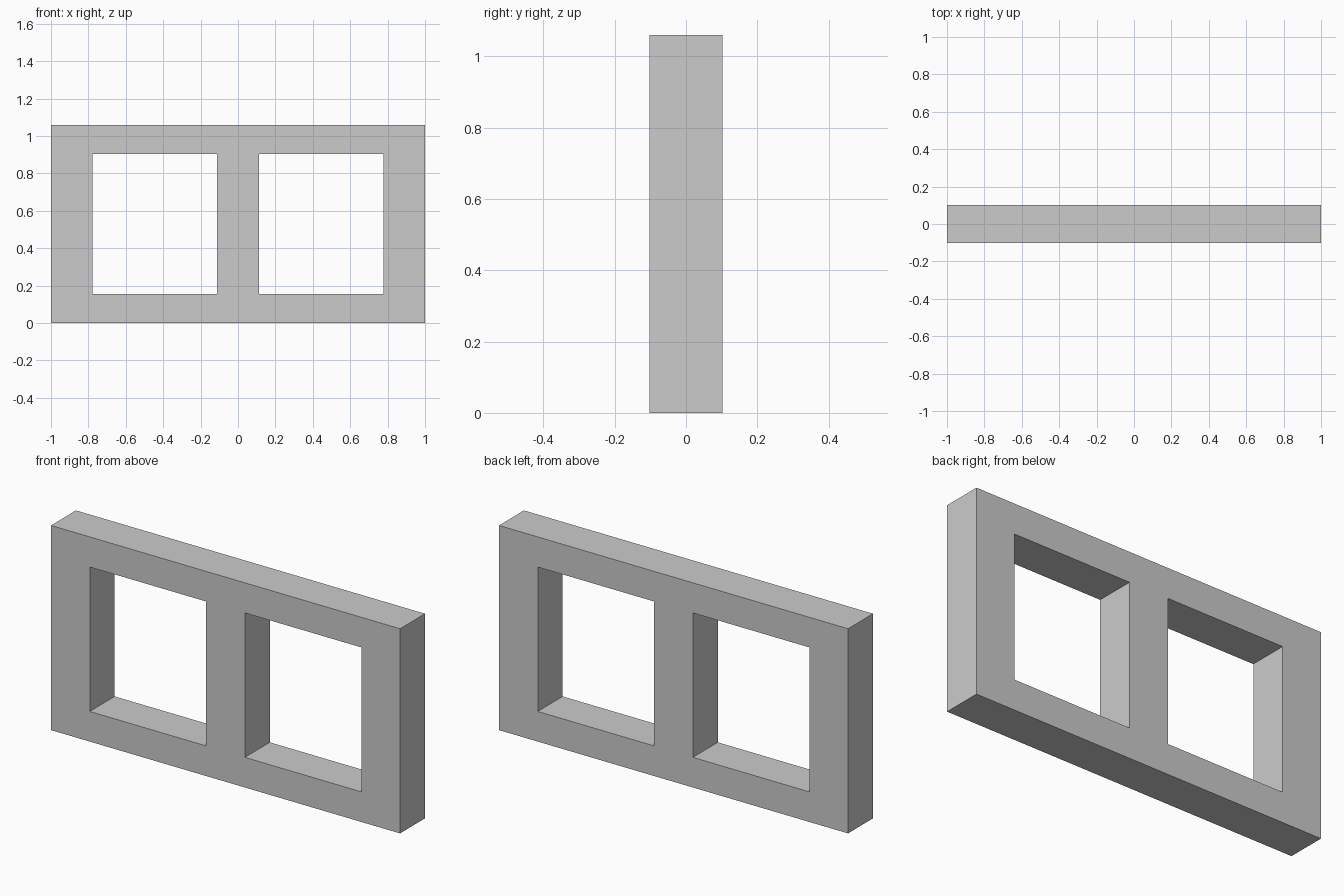
import bpy
import bmesh

if "Cube" in bpy.data.objects:
    bpy.data.objects.remove(bpy.data.objects["Cube"])

# Grid lines of the frame: outer edges, window edges, centre post
XS = [-1.0, -0.778, -0.111, 0.111, 0.778, 1.0]
ZS = [0.0, 0.156, 0.904, 1.06]
DEPTH = 0.204
WINDOWS = {(1, 1), (3, 1)}  # (column, row) cells left open

# Flat front profile, one quad per solid cell
bm = bmesh.new()
grid = [[bm.verts.new((x, 0, z)) for z in ZS] for x in XS]
for i in range(len(XS) - 1):
    for j in range(len(ZS) - 1):
        if (i, j) not in WINDOWS:
            bm.faces.new((grid[i][j], grid[i + 1][j],
                          grid[i + 1][j + 1], grid[i][j + 1]))

mesh = bpy.data.meshes.new("double_window_frame")
bm.to_mesh(mesh)
bm.free()
frame = bpy.data.objects.new("double_window_frame", mesh)
bpy.context.collection.objects.link(frame)

# Thickness, centred on y = 0
solid = frame.modifiers.new("thickness", 'SOLIDIFY')
solid.thickness = DEPTH
solid.offset = 0
